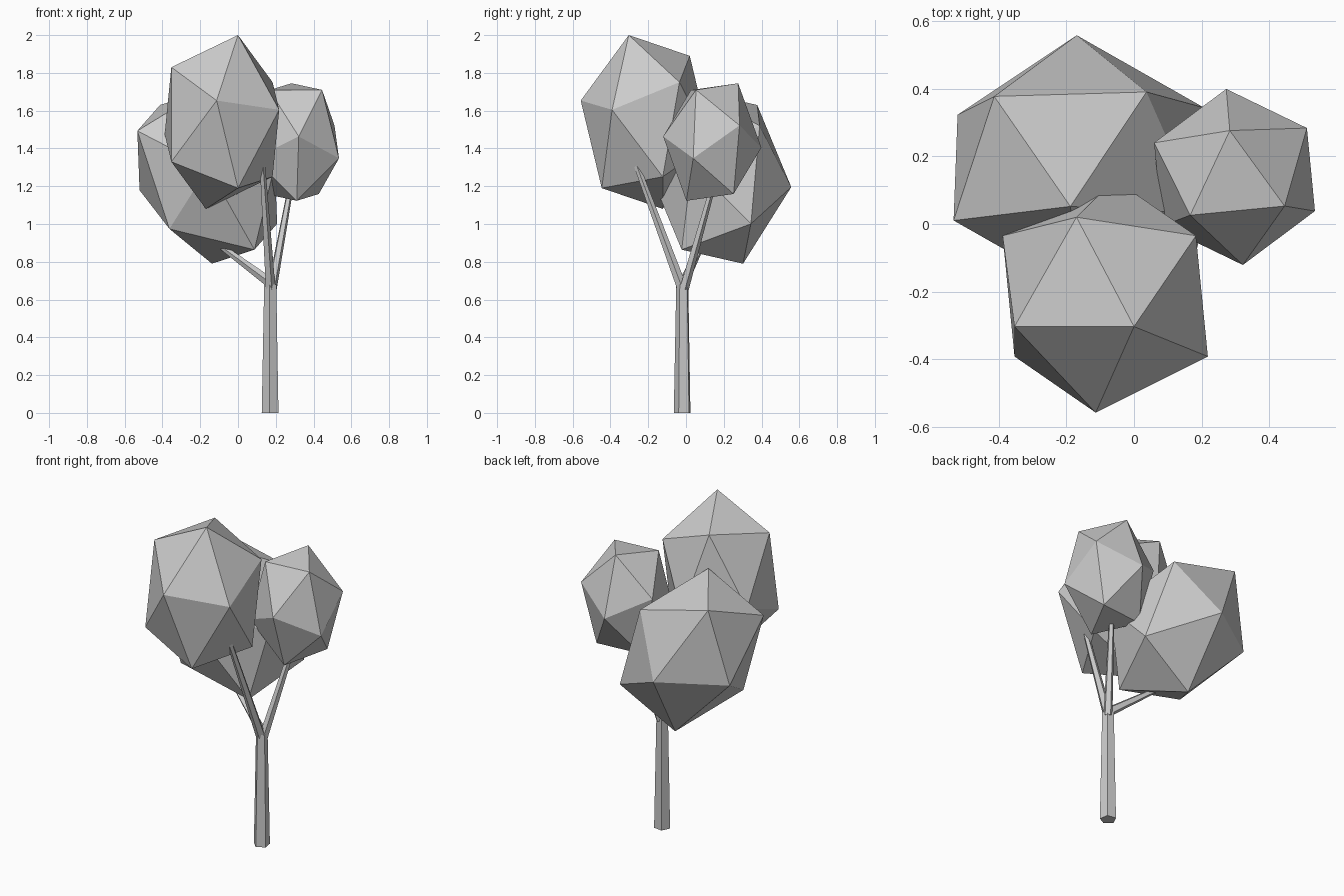
import bpy, bmesh, math
from mathutils import Matrix, Vector

cube = bpy.data.objects.get("Cube")
if cube:
    bpy.data.objects.remove(cube, do_unlink=True)

GREY = (0.6, 0.6, 0.6, 1.0)
grey = bpy.data.materials.new("plain grey")
grey.use_nodes = True
grey.diffuse_color = GREY
bsdf = next(n for n in grey.node_tree.nodes if n.type == 'BSDF_PRINCIPLED')
bsdf.inputs["Base Color"].default_value = GREY


def add_object(name, bm):
    bmesh.ops.recalc_face_normals(bm, faces=bm.faces)
    mesh = bpy.data.meshes.new(name)
    bm.to_mesh(mesh)
    bm.free()
    mesh.materials.append(grey)
    obj = bpy.data.objects.new(name, mesh)
    bpy.context.collection.objects.link(obj)
    return obj


PHI = (1 + math.sqrt(5)) / 2
# Corners of one face of the regular icosahedron, as matrix columns
FACE = Matrix(((0, 1, PHI), (0, -1, PHI), (PHI, 0, 1))).transposed()


def crown(name, centre, corners):
    """Stretched icosahedron, set by its centre and one face (offsets from the centre)."""
    shape = Matrix(corners).transposed() @ FACE.inverted()
    bm = bmesh.new()
    for a in (-1, 1):
        for b in (-PHI, PHI):
            for v in ((0, a, b), (a, b, 0), (b, 0, a)):
                bm.verts.new(Vector(centre) + shape @ Vector(v))
    bmesh.ops.convex_hull(bm, input=bm.verts)
    return add_object(name, bm)


def limb(name, start, end, r_start, r_end, turn=10):
    """Tapered five-sided limb between two points."""
    start, end = Vector(start), Vector(end)
    rot = (end - start).to_track_quat('Z', 'Y')
    bm = bmesh.new()
    rings = []
    for point, r in ((start, r_start), (end, r_end)):
        angles = [math.radians(turn + 72 * i) for i in range(5)]
        rings.append([bm.verts.new(point + rot @ Vector((r * math.cos(t), r * math.sin(t), 0)))
                      for t in angles])
    low, high = rings
    for i in range(5):
        j = (i + 1) % 5
        bm.faces.new((low[i], low[j], high[j], high[i]))
    bm.faces.new(low[::-1])
    bm.faces.new(high)
    return add_object(name, bm)


# Trunk and its three branches
limb("trunk", (0.172, -0.018, 0), (0.172, -0.018, 0.68), 0.047, 0.034)
limb("front_branch", (0.17, -0.02, 0.66), (0.125, -0.28, 1.36), 0.028, 0.015)
limb("left_branch", (0.18, -0.01, 0.66), (0.285, 0.15, 1.23), 0.026, 0.015)
limb("right_branch", (0.17, -0.015, 0.69), (-0.10, 0.085, 0.89), 0.028, 0.015)

# Leaf crowns
crown("front_crown", (-0.085, -0.213, 1.54),
      ((0.085, -0.09, 0.46), (-0.268, -0.09, 0.29), (-0.085, 0.233, 0.35)))
crown("right_crown", (-0.163, 0.177, 1.247),
      ((-0.025, -0.125, 0.457), (-0.25, 0.20, 0.383), (0.2, 0.213, 0.273)))
crown("left_crown", (0.297, 0.139, 1.434),
      ((-0.014, 0.137, 0.311), (0.148, -0.086, 0.276), (-0.131, -0.113, 0.275)))
